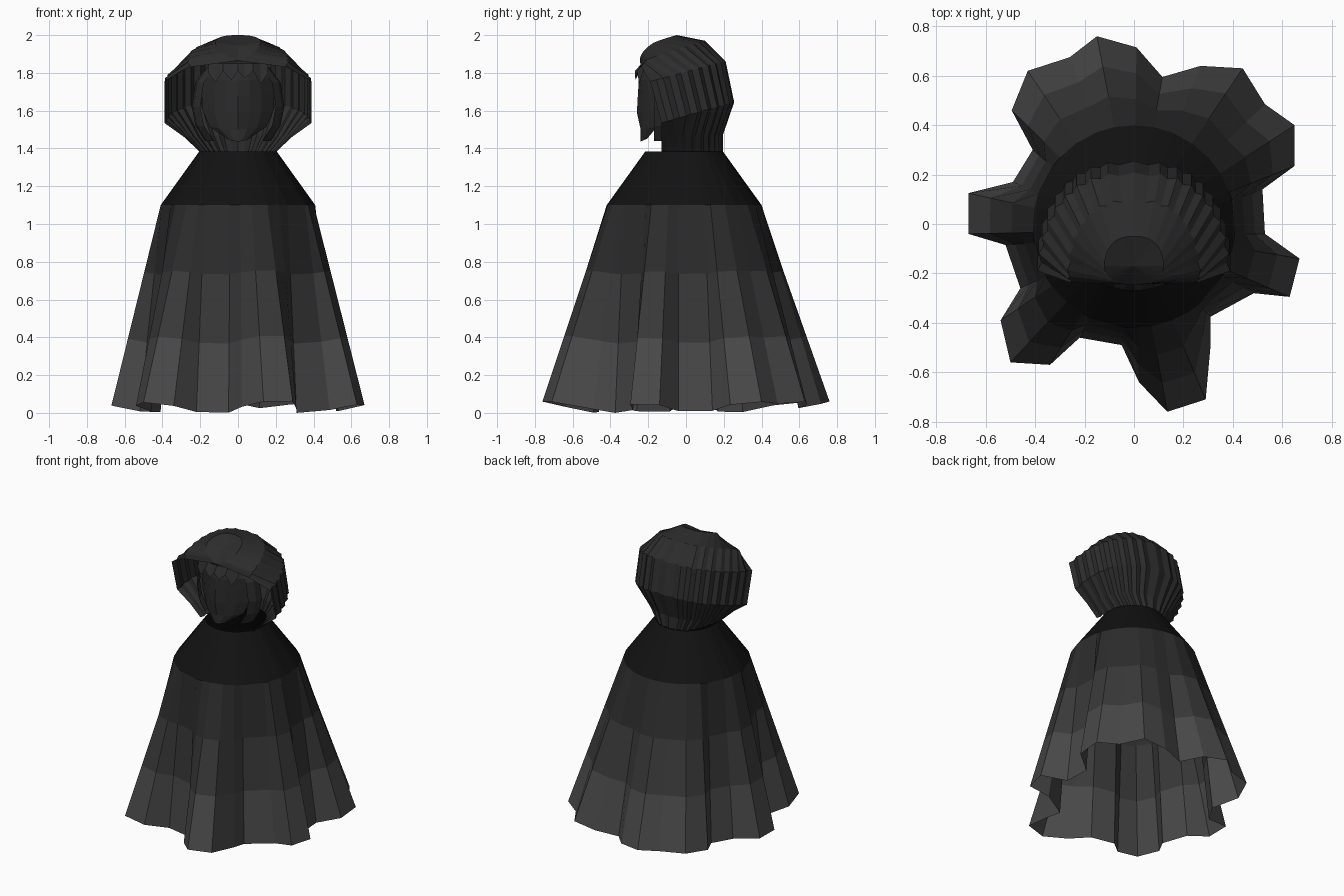
import bpy, bmesh
from math import sin, cos, pi, radians, atan2, hypot

if "Cube" in bpy.data.objects:
    bpy.data.objects.remove(bpy.data.objects["Cube"])


def material(name, v):
    m = bpy.data.materials.new(name)
    m.diffuse_color = (v, v, v, 1)
    m.use_nodes = True
    m.node_tree.nodes["Principled BSDF"].inputs["Base Color"].default_value = m.diffuse_color
    return m


MATS = [material("cloth_black", 0.006), material("cloth_dark", 0.025),
        material("cloth_mid", 0.04), material("cloth_hem", 0.065)]


def loft(name, rows, closed=False, shades=None):
    """Skin a list of equal-length point rows into a faceted sheet."""
    bm = bmesh.new()
    grid = [[bm.verts.new(p) for p in row] for row in rows]
    n = len(rows[0])
    for i in range(len(rows) - 1):
        for j in range(n if closed else n - 1):
            k = (j + 1) % n
            f = bm.faces.new((grid[i][j], grid[i + 1][j], grid[i + 1][k], grid[i][k]))
            f.material_index = shades[i] if shades else 1
    bmesh.ops.remove_doubles(bm, verts=bm.verts, dist=0.0005)
    bmesh.ops.recalc_face_normals(bm, faces=bm.faces)
    me = bpy.data.meshes.new(name)
    bm.to_mesh(me)
    bm.free()
    for m in MATS:
        me.materials.append(m)
    ob = bpy.data.objects.new(name, me)
    bpy.context.collection.objects.link(ob)
    return ob


# Cloak: round yoke easing into an irregular folded hem
hem = [(-.15, .76), (-.26, .675), (-.43, .62), (-.495, .46), (-.41, .30), (-.49, .17),
       (-.67, .125), (-.67, -.04), (-.52, -.085), (-.46, -.26), (-.54, -.39), (-.50, -.56),
       (-.34, -.57), (-.22, -.46), (-.05, -.49), (.02, -.64), (.135, -.76), (.29, -.71),
       (.31, -.49), (.31, -.375), (.485, -.28), (.63, -.295), (.67, -.14), (.53, -.04),
       (.52, .14), (.65, .235), (.65, .40), (.53, .485), (.44, .63), (.27, .64),
       (.115, .595), (.01, .715)]
angles = [atan2(y, x) for x, y in hem]


def circle(r, z):
    return [(r * cos(a), r * sin(a) - 0.01, z) for a in angles]


yoke = circle(0.41, 1.10)
cloak_rows = [circle(0.205, 1.385), yoke]
for t in (1 / 3, 2 / 3, 1):
    row = []
    for (hx, hy), (cx, cy, cz) in zip(hem, yoke):
        hz = max(0, (hypot(hx, hy) - 0.487) * 0.21)
        row.append((cx + (hx - cx) * t, cy + (hy - cy) * t, cz + (hz - cz) * t))
    cloak_rows.append(row)
loft("cloak", cloak_rows, closed=True, shades=[0, 1, 2, 3])

# Hood: pleats fan from a gathered point above the brow, round the back to the neck
# half width, wrap past the side, centre y, back depth, front depth, rim z, back z
hood_rings = [(0, 0, -.17, 0, 0, 1.945, 1.945),
              (.12, 90, -.17, .12, .075, 1.865, 2.0),
              (.27, 20, -.21, .31, .08, 1.83, 1.97),
              (.39, 0, -.19, .40, 0, 1.755, 1.86),
              (.39, 0, -.13, .385, 0, 1.535, 1.645),
              (.285, 0, -.13, .325, 0, 1.46, 1.47),
              (.205, 0, -.13, .325, 0, 1.385, 1.385)]
N = 36


def spow(v, p):
    return abs(v) ** p * (1 if v >= 0 else -1)


hood_rows = []
for i, (a, wrap, yc, back, front, z_rim, z_back) in enumerate(hood_rings):
    row = []
    for j in range(N + 1):
        t = j / N
        phi = radians(-wrap + t * (180 + 2 * wrap))
        c, s = spow(cos(phi), 0.75), sin(phi)
        pleat = 0.965 if j % 2 and i > 1 else 1
        row.append((a * c * pleat, yc + (back if s > 0 else front) * s * pleat,
                    z_rim + (z_back - z_rim) * sin(pi * t)))
    hood_rows.append(row)
loft("hood", hood_rows, shades=[1] * 6)

# Face: shallow faceted shell set inside the hood
face_rows = []
for z, w, y, nose in [(1.84, .11, -.235, 0), (1.76, .175, -.25, 0), (1.68, .19, -.245, .01),
                      (1.59, .19, -.24, .02), (1.50, .15, -.24, 0), (1.437, .06, -.24, 0)]:
    face_rows.append([(w * u, y + 0.11 * u * u * (w / .19) - (nose if u == 0 else 0),
                       z + 0.015 * u * u) for u in (-1, -.66, -.33, 0, .33, .66, 1)])
loft("face", face_rows, shades=[1] * 5)

# Inner folds hanging on each side of the face
for side, name in ((-1, "inner_fold_left"), (1, "inner_fold_right")):
    rows = [[(side * x0, -.17, z), (side * (x0 + .035), -.13, z), (side * (x0 + .045), -.08, z)]
            for z, x0 in ((1.83, .12), (1.75, .18), (1.62, .20), (1.52, .18), (1.44, .13))]
    loft(name, rows)

# Ragged fringe under the brow
fringe = [(-.16, 1.80), (-.12, 1.75), (-.08, 1.81), (-.035, 1.76), (0, 1.81),
          (.035, 1.77), (.08, 1.81), (.12, 1.74), (.16, 1.80)]
loft("fringe", [[(x, -.235 + 1.2 * x * x, 1.85) for x, z in fringe],
                [(x, -.27 + 1.6 * x * x, z) for x, z in fringe]])
